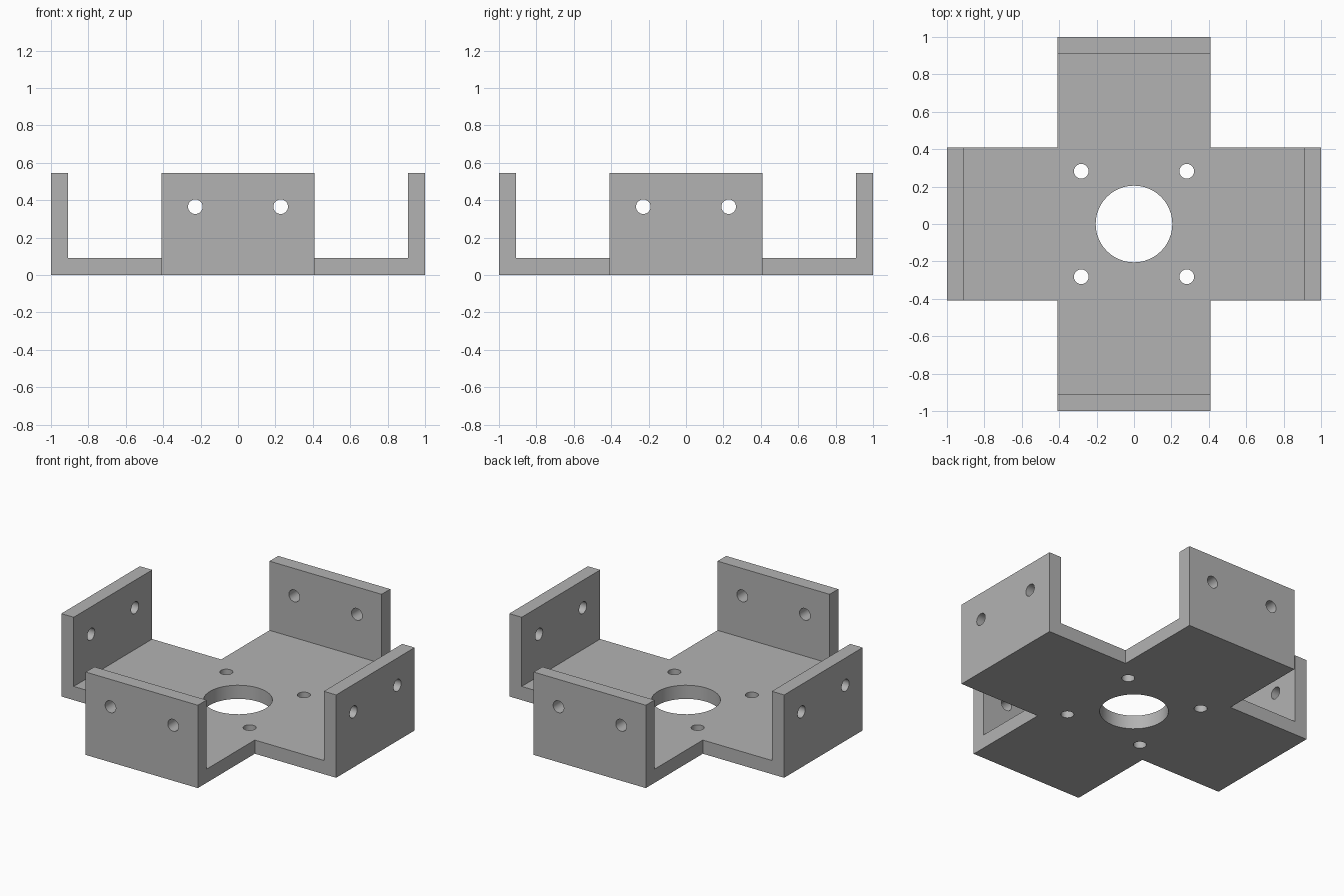
import bpy, bmesh
from math import pi
from mathutils import Matrix, Vector

cube = bpy.data.objects.get("Cube")
if cube:
    bpy.data.objects.remove(cube, do_unlink=True)

HALF, WIDTH, THICK, HEIGHT = 1.0, 0.408, 0.09, 0.545
HOLE_R, BORE_R = 0.039, 0.205

metal = bpy.data.materials.new("plain grey")
metal.use_nodes = True
grey = (0.45, 0.45, 0.45, 1)
metal.diffuse_color = grey
metal.node_tree.nodes["Principled BSDF"].inputs["Base Color"].default_value = grey


def make_object(name, bm):
    bmesh.ops.recalc_face_normals(bm, faces=bm.faces)
    mesh = bpy.data.meshes.new(name)
    bm.to_mesh(mesh)
    bm.free()
    mesh.materials.append(metal)
    obj = bpy.data.objects.new(name, mesh)
    bpy.context.collection.objects.link(obj)
    return obj


def channel(name, angle):
    """U-shaped profile extruded across the channel's width."""
    inner = HALF - THICK
    profile = [(-HALF, 0), (HALF, 0), (HALF, HEIGHT), (inner, HEIGHT),
               (inner, THICK), (-inner, THICK), (-inner, HEIGHT), (-HALF, HEIGHT)]
    bm = bmesh.new()
    face = bm.faces.new([bm.verts.new((x, -WIDTH, z)) for x, z in profile])
    out = bmesh.ops.extrude_face_region(bm, geom=[face])
    verts = [v for v in out["geom"] if isinstance(v, bmesh.types.BMVert)]
    bmesh.ops.translate(bm, verts=verts, vec=(0, 2 * WIDTH, 0))
    bmesh.ops.rotate(bm, verts=bm.verts, matrix=Matrix.Rotation(angle, 3, "Z"))
    return make_object(name, bm)


def drill(bm, radius, length, place, turn=Matrix()):
    bmesh.ops.create_cone(bm, cap_ends=True, segments=48, radius1=radius,
                          radius2=radius, depth=length,
                          matrix=Matrix.Translation(Vector(place)) @ turn)


def apply_boolean(target, tool, operation):
    tool.hide_render = True
    mod = target.modifiers.new(operation.lower(), "BOOLEAN")
    mod.operation, mod.solver, mod.object = operation, "EXACT", tool
    bpy.context.view_layer.objects.active = target
    bpy.ops.object.modifier_apply(modifier=mod.name)
    bpy.data.objects.remove(tool, do_unlink=True)


# Cross-shaped bracket: two crossed channels joined
bracket = channel("cross_bracket", 0)
apply_boolean(bracket, channel("cross_channel", pi / 2), "UNION")

# Central bore, four base holes and a pair of holes through each wall
bm = bmesh.new()
drill(bm, BORE_R, 0.5, (0, 0, 0))
for side in (-1, 1):
    for end in (-1, 1):
        drill(bm, HOLE_R, 0.5, (side * 0.282, end * 0.282, 0))
        drill(bm, HOLE_R, 0.3, (side * 0.228, end * 0.95, 0.365),
              Matrix.Rotation(pi / 2, 4, "X"))
        drill(bm, HOLE_R, 0.3, (end * 0.95, side * 0.228, 0.365),
              Matrix.Rotation(pi / 2, 4, "Y"))
apply_boolean(bracket, make_object("hole_cutters", bm), "DIFFERENCE")

# Merge leftover coplanar seams, then smooth only the hole walls
bm = bmesh.new()
bm.from_mesh(bracket.data)
bmesh.ops.remove_doubles(bm, verts=bm.verts, dist=0.0001)
bmesh.ops.dissolve_limit(bm, angle_limit=0.01, verts=bm.verts, edges=bm.edges)
bm.to_mesh(bracket.data)
bm.free()
bracket.select_set(True)
bpy.context.view_layer.objects.active = bracket
bpy.ops.object.shade_smooth_by_angle(angle=pi / 6)
